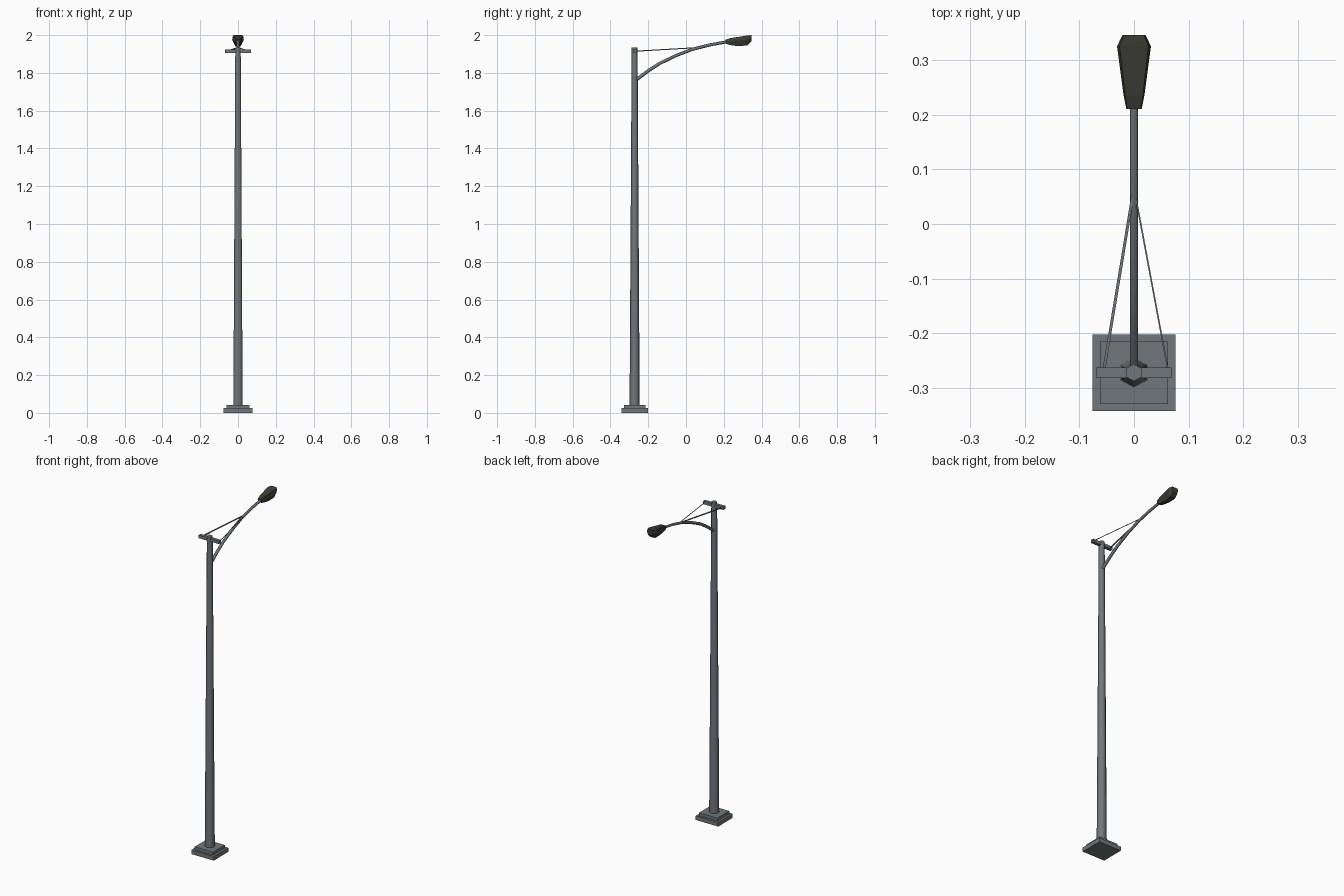
import bpy, bmesh, math
from mathutils import Vector

if "Cube" in bpy.data.objects:
    bpy.data.objects.remove(bpy.data.objects["Cube"])


def material(name, rgb):
    m = bpy.data.materials.new(name)
    m.diffuse_color = (*rgb, 1)
    m.use_nodes = True
    m.node_tree.nodes["Principled BSDF"].inputs["Base Color"].default_value = m.diffuse_color
    return m


STEEL = material("grey steel", (0.165, 0.185, 0.2))
DARK = material("dark olive housing", (0.048, 0.048, 0.038))
PY = -0.272  # pole centre in y


def loft(name, rings, mat, smooth=None):
    """Skin equal-length rings of points and cap both ends."""
    bm = bmesh.new()
    vs = [[bm.verts.new(p) for p in r] for r in rings]
    n = len(vs[0])
    for a, b in zip(vs, vs[1:]):
        for i in range(n):
            j = (i + 1) % n
            bm.faces.new((a[i], a[j], b[j], b[i]))
    bm.faces.new(vs[0][::-1])
    bm.faces.new(vs[-1])
    bmesh.ops.recalc_face_normals(bm, faces=bm.faces)
    me = bpy.data.meshes.new(name)
    bm.to_mesh(me)
    bm.free()
    me.materials.append(mat)
    ob = bpy.data.objects.new(name, me)
    bpy.context.collection.objects.link(ob)
    if smooth:
        bpy.ops.object.select_all(action='DESELECT')
        ob.select_set(True)
        bpy.context.view_layer.objects.active = ob
        bpy.ops.object.shade_smooth_by_angle(angle=math.radians(smooth))
    return ob


def rect(x, y, z, cx=0, cy=PY):
    return [(cx + sx * x, cy + sy * y, z)
            for sx, sy in ((-1, -1), (1, -1), (1, 1), (-1, 1))]


def hexagon(r, z):
    # slightly flattened in y, corners along y
    return [(r * math.sin(k * math.pi / 3),
             PY + 0.94 * r * math.cos(k * math.pi / 3), z) for k in range(6)]


def tube(name, pts, r0, r1, sides, smooth=None):
    pts = [Vector(p) for p in pts]
    rings = []
    for i, p in enumerate(pts):
        t = (pts[min(i + 1, len(pts) - 1)] - pts[max(i - 1, 0)]).normalized()
        up = Vector((0, 0, 1))
        u = t.cross(up).normalized()
        v = u.cross(t)
        r = r0 + (r1 - r0) * i / (len(pts) - 1)
        rings.append([p + r * (u * math.cos(a) + v * math.sin(a))
                      for a in [2 * math.pi * (k + 0.5) / sides for k in range(sides)]])
    return loft(name, rings, STEEL, smooth)


# stepped base
loft("base_plate", [rect(0.076, 0.07, 0), rect(0.076, 0.07, 0.025)], STEEL)
loft("base_step", [rect(0.062, 0.057, 0.024), rect(0.062, 0.057, 0.043)], STEEL)

# tapered six-sided pole
loft("pole", [hexagon(0.0285, 0.04), hexagon(0.0165, 1.935)], STEEL, 65)

# cross bar near the pole top
loft("cross_bar", [rect(0.0685, 0.0095, 1.906), rect(0.0685, 0.0095, 1.925)], STEEL)

# curved arm
tube("arm", [(0, -0.268, 1.76), (0, -0.2, 1.811), (0, -0.138, 1.851),
             (0, -0.05, 1.893), (0, 0.037, 1.926), (0, 0.13, 1.949),
             (0, 0.225, 1.966)], 0.009, 0.008, 6, 65)

# stay rods from the cross bar to the arm
for side, x, r in (("left", -0.055, 0.0038), ("right", 0.062, 0.002)):
    tube(side + "_stay", [(x, -0.266, 1.915), (0, 0.066, 1.934)], r, r, 4)

# lamp head: y, top half width, top z, bottom half width, bottom z
SECTIONS = [(0.21, 0.014, 1.976, 0.012, 1.955),
            (0.235, 0.019, 1.984, 0.012, 1.947),
            (0.28, 0.025, 1.991, 0.013, 1.941),
            (0.325, 0.031, 1.998, 0.017, 1.946),
            (0.346, 0.021, 2.0, 0.015, 1.966)]
rings = []
for y, tw, tz, bw, bz in SECTIONS:
    mz = bz + 0.6 * (tz - bz)
    rings.append([(-bw, y, bz), (bw, y, bz), (tw, y, mz), (tw * 0.85, y, tz),
                  (-tw * 0.85, y, tz), (-tw, y, mz)])
loft("lamp_head", rings, DARK)
